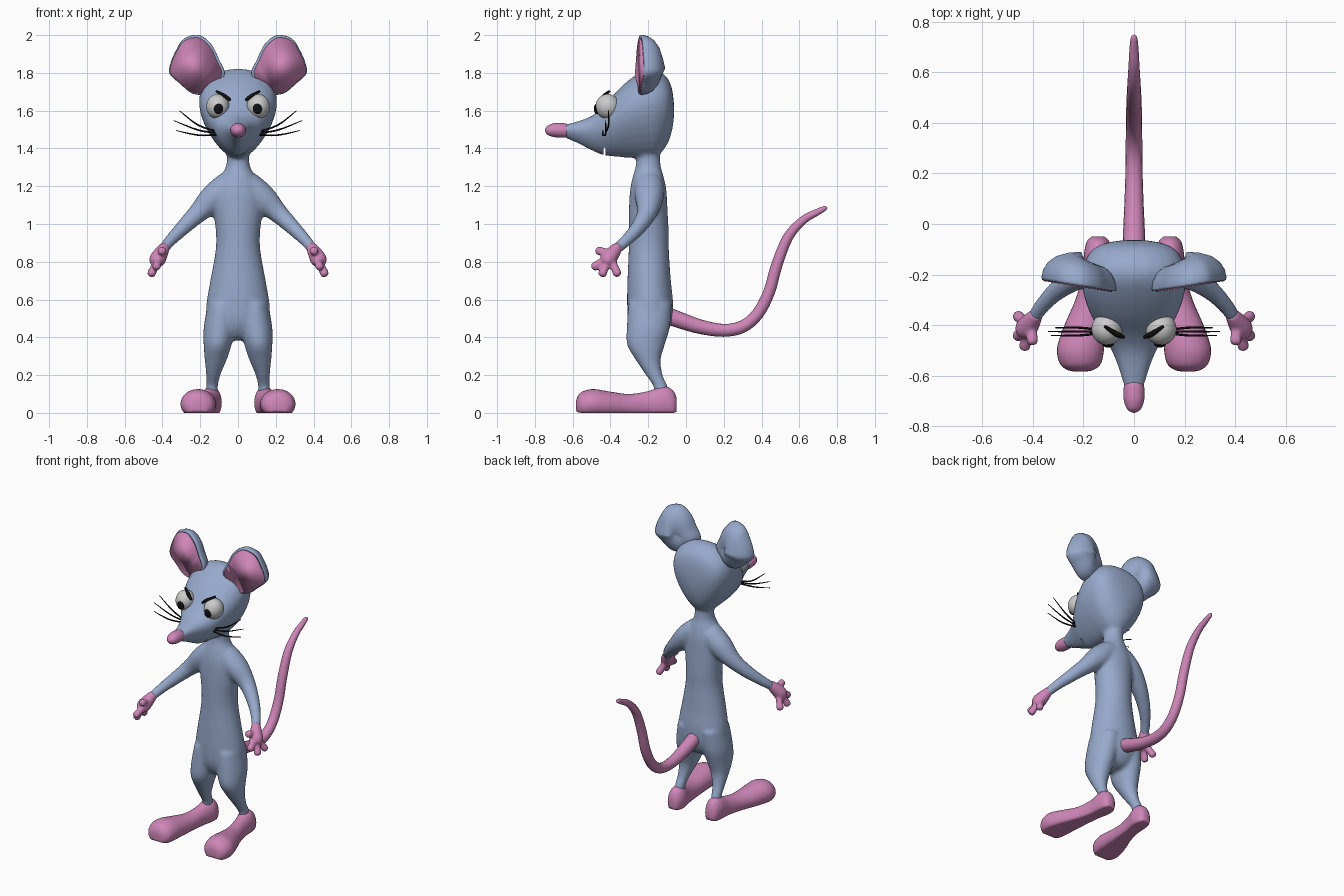
import bpy, bmesh
from math import sin, cos, pi
from mathutils import Vector, Matrix

if "Cube" in bpy.data.objects:
    bpy.data.objects.remove(bpy.data.objects["Cube"])

COLORS = {"blue": (.31, .40, .60, 1), "pink": (.62, .24, .48, 1),
          "white": (.68, .68, .66, 1), "black": (.005, .005, .005, 1)}
MATS = {}
for key, col in COLORS.items():
    MATS[key] = bpy.data.materials.new(key)
    MATS[key].diffuse_color = col


def spline(rows, n=4, closed=False):
    """Catmull-Rom interpolation of tuples."""
    k, out = len(rows), []
    for i in range(k if closed else k - 1):
        idx = [(i + d) % k if closed else min(max(i + d, 0), k - 1) for d in (-1, 0, 1, 2)]
        a, b, c, d = (rows[j] for j in idx)
        for s in range(n):
            t = s / n
            out.append(tuple(q + .5 * t * (r - p + t * (2*p - 5*q + 4*r - w + t * (3*(q - r) + w - p)))
                             for p, q, r, w in zip(a, b, c, d)))
    return out if closed else out + [tuple(rows[-1])]


def tube(rows, ref=(0, 1, 0), sides=16, n=4):
    """Round rings along a path of (x, y, z, radius)."""
    rows = spline(rows, n)
    pts, rings = [Vector(r[:3]) for r in rows], []
    for i, p in enumerate(pts):
        t = (pts[min(i + 1, len(pts) - 1)] - pts[max(i - 1, 0)]).normalized()
        u = t.cross(Vector(ref)).normalized()
        v = t.cross(u)
        rings.append([p + max(rows[i][3], .002) * (cos(a) * u + sin(a) * v)
                      for a in (2 * pi * j / sides for j in range(sides))])
    return rings


def z_loft(rows, sides=28):
    """Level elliptic rings of (z, x, y, rx, ry)."""
    return [[Vector((x + rx * cos(2*pi*j/sides), y + ry * sin(2*pi*j/sides), z)) for j in range(sides)]
            for z, x, y, rx, ry in spline(rows)]


def y_loft(rows, pear=0, flat=False, sides=28):
    """Upright rings of (y, top, bottom, x, half width)."""
    rings = []
    for y, top, bot, cx, w in spline(rows):
        ring = []
        for j in range(sides):
            s, c = sin(2*pi*j/sides), cos(2*pi*j/sides)
            z = max(bot, bot + (top - bot) * (.38 + .62 * s)) if flat else (top + bot)/2 + (top - bot)/2 * s
            ring.append(Vector((cx + w * c * (1 + pear * s), y, z)))
        rings.append(ring)
    return rings


def flip(rings):
    return [[Vector((-p.x, p.y, p.z)) for p in r] for r in rings]


def finish(name, bm, color, mirror):
    bmesh.ops.recalc_face_normals(bm, faces=bm.faces[:])
    me = bpy.data.meshes.new(name)
    bm.to_mesh(me)
    bm.free()
    for f in me.polygons:
        f.use_smooth = True
    me.materials.append(MATS[color])
    ob = bpy.data.objects.new(name, me)
    bpy.context.collection.objects.link(ob)
    if mirror:
        ob.modifiers.new("mirror", "MIRROR").use_mirror_merge = False
    return ob


def build(name, color, stacks, mirror=False, voxel=0, smooth=0):
    """Skin stacks of rings; optionally fuse them into one smooth surface."""
    bm = bmesh.new()
    for rings in stacks:
        vs = [[bm.verts.new(p) for p in r] for r in rings]
        n = len(vs[0])
        for a, b in zip(vs, vs[1:]):
            for j in range(n):
                bm.faces.new((a[j], a[(j+1) % n], b[(j+1) % n], b[j]))
        bm.faces.new(vs[0])
        bm.faces.new(vs[-1])
    ob = finish(name, bm, color, mirror)
    if voxel:
        m = ob.modifiers.new("fuse", "REMESH")
        m.mode, m.voxel_size, m.use_smooth_shade = "VOXEL", voxel, True
        m = ob.modifiers.new("smooth", "SMOOTH")
        m.factor, m.iterations = .5, smooth
    return ob


def ball(name, color, center, radii):
    bm = bmesh.new()
    bmesh.ops.create_uvsphere(bm, u_segments=28, v_segments=18, radius=1,
                              matrix=Matrix.Translation(center) @ Matrix.Diagonal((*radii, 1)))
    return finish(name, bm, color, True)


# Body: torso, limbs and head fused
torso = z_loft([(1.40, 0, -.20, .06, .06), (1.31, 0, -.20, .062, .066), (1.25, 0, -.20, .095, .082),
                (1.18, 0, -.20, .13, .096), (1.08, 0, -.20, .13, .102), (.95, 0, -.197, .117, .106),
                (.85, 0, -.197, .12, .107), (.70, 0, -.195, .147, .115), (.58, 0, -.19, .167, .122),
                (.48, 0, -.19, .165, .115), (.41, 0, -.19, .12, .08), (.385, 0, -.19, .06, .04)])
leg = z_loft([(.58, .085, -.19, .075, .115), (.45, .098, -.20, .084, .114), (.36, .108, -.212, .074, .10),
              (.28, .118, -.20, .058, .066), (.20, .131, -.168, .038, .045), (.14, .137, -.135, .031, .038),
              (.08, .14, -.13, .031, .038)])
arm = tube([(.05, -.195, 1.20, .08), (.13, -.195, 1.135, .076), (.215, -.207, 1.055, .053),
            (.30, -.26, .972, .040), (.36, -.32, .91, .032), (.395, -.37, .865, .028)])
head = y_loft([(-.66, 1.52, 1.465, 0, .033), (-.57, 1.545, 1.425, 0, .058), (-.50, 1.572, 1.39, 0, .085),
               (-.44, 1.62, 1.365, 0, .12), (-.36, 1.71, 1.355, 0, .163), (-.28, 1.78, 1.35, 0, .19),
               (-.21, 1.82, 1.345, 0, .197), (-.15, 1.815, 1.36, 0, .187), (-.10, 1.775, 1.42, 0, .155),
               (-.075, 1.72, 1.49, 0, .105), (-.064, 1.64, 1.56, 0, .04)], pear=.33)
body = build("body", "blue", [torso, leg, flip(leg), arm, flip(arm), head], voxel=.011, smooth=7)

# Mouth slit cut under the snout
bpy.ops.mesh.primitive_cube_add(size=1, location=(0, -.432, 1.35))
cutter = bpy.context.object
cutter.name, cutter.scale = "mouth_cutter", (.5, .011, .11)
cutter.hide_render, cutter.display_type = True, "WIRE"
cut = body.modifiers.new("mouth", "BOOLEAN")
cut.operation, cut.solver, cut.object = "DIFFERENCE", "EXACT", cutter

# Nose and tail
build("nose", "pink", [y_loft([(-.625, 1.527, 1.463, 0, .033), (-.64, 1.533, 1.457, 0, .040),
                               (-.69, 1.535, 1.459, 0, .041), (-.725, 1.525, 1.468, 0, .031),
                               (-.74, 1.512, 1.48, 0, .018), (-.746, 1.5, 1.492, 0, .004)])])
build("tail", "pink", [tube([(0, -.11, .52, .045), (0, -.03, .49, .043), (0, .08, .455, .038),
                             (0, .20, .437, .034), (0, .30, .457, .033), (0, .38, .525, .032),
                             (0, .44, .64, .031), (0, .48, .78, .030), (0, .54, .93, .027),
                             (0, .62, 1.02, .022), (0, .69, 1.06, .018), (0, .735, 1.083, .013),
                             (0, .746, 1.09, .004)], ref=(1, 0, 0))])

# Feet with flat soles
build("foot", "pink", [y_loft([(-.05, .08, .005, .142, .025), (-.07, .12, 0, .142, .045),
                               (-.12, .142, 0, .142, .056), (-.20, .115, 0, .153, .05),
                               (-.30, .10, 0, .172, .06), (-.40, .112, 0, .195, .08),
                               (-.49, .126, 0, .211, .093), (-.55, .112, 0, .212, .082),
                               (-.575, .085, .005, .212, .055), (-.582, .06, .015, .212, .03)],
                              flat=True)], mirror=True)

# Hands: palm plus fingers
palm = tube([(.385, -.355, .885, .026), (.402, -.38, .855, .036), (.425, -.41, .815, .044),
             (.438, -.418, .79, .034), (.442, -.422, .778, .012)], ref=(1, 0, 0))
fingers = []
for a, b in [((.43, -.39, .80), (.457, -.365, .74)), ((.435, -.42, .79), (.458, -.442, .737)),
             ((.42, -.43, .81), (.432, -.483, .775)), ((.405, -.40, .845), (.402, -.462, .858))]:
    a, b = Vector(a), Vector(b)
    fingers.append(tube([(*a.lerp(b, t), r) for t, r in
                         ((0, .022), (.5, .021), (1, .023), (1.2, .017), (1.28, .005))], ref=(1, 0, 0)))
build("hand", "pink", [palm] + fingers, mirror=True, voxel=.007, smooth=4)

# Ears: cupped shell and pink lining
OUTLINE = spline([(.07, 1.80), (.10, 1.87), (.14, 1.95), (.205, 2.0), (.285, 1.982), (.328, 1.92),
                  (.358, 1.85), (.362, 1.795), (.31, 1.745), (.24, 1.69), (.16, 1.69), (.10, 1.74)], closed=True)


def ear_rings(rows, cx, cz):
    return [[Vector((cx + s * (x - cx), y + .15 * (x - .2), cz + s * (z - cz))) for x, z in OUTLINE]
            for s, y in rows]


back = ear_rings([(.05, -.135), (.35, -.138), (.65, -.152), (.85, -.176), (.96, -.205), (1, -.235),
                  (.985, -.246)], .2, 1.83)
bowl = [(.93, -.246), (.88, -.238), (.7, -.212), (.4, -.19), (.08, -.184)]
build("ear", "blue", [back + ear_rings(bowl, .28, 1.80)], mirror=True)
build("inner_ear", "pink", [ear_rings([(s, y - .004) for s, y in bowl], .28, 1.80)], mirror=True)

# Eyes, pupils, brows, whiskers
ball("eye", "white", (.107, -.415, 1.622), (.061, .064, .066))
ball("pupil", "black", (.103, -.472, 1.61), (.024, .016, .028))
build("eyebrow", "black", [tube([(.04, -.447, 1.655, .007), (.07, -.435, 1.677, .011),
                                 (.115, -.405, 1.703, .006)], sides=8)], mirror=True)
whiskers = [tube([(.10, -.425, 1.475 + dz, .005), (.21, y, (1.47 + z) / 2 - .012, .0045), (x, y, z, .002)], sides=8)
            for x, y, z, dz in ((.31, -.41, 1.60, .012), (.34, -.425, 1.548, .006), (.328, -.44, 1.495, -.002))]
build("whiskers", "black", whiskers, mirror=True)

for m in bpy.data.materials:
    if m.users and not m.is_grease_pencil:
        m.use_nodes = True
        m.node_tree.nodes["Principled BSDF"].inputs["Base Color"].default_value = m.diffuse_color
